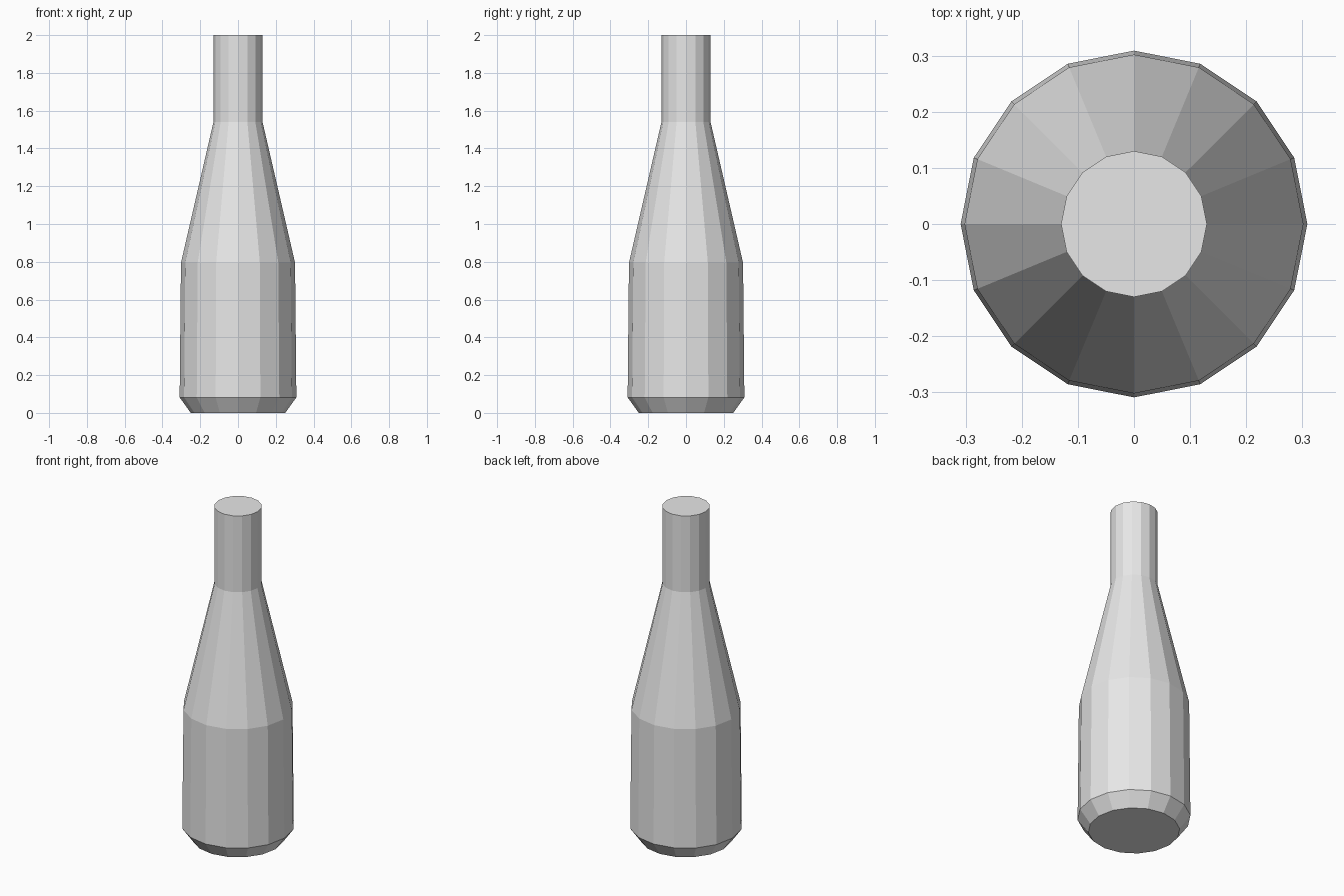
import bpy
import bmesh
from math import cos, sin, tau

cube = bpy.data.objects.get("Cube")
if cube:
    bpy.data.objects.remove(cube, do_unlink=True)

SIDES = 16

# Plain grey material
grey = bpy.data.materials.new("light_grey")
grey.use_nodes = True
colour = (0.8, 0.8, 0.8, 1)
grey.diffuse_color = colour
grey.node_tree.nodes["Principled BSDF"].inputs["Base Color"].default_value = colour

# Bottle outline from base to mouth: radius, height
profile = [
    (0.25, 0.0),     # base
    (0.309, 0.082),  # bevelled foot
    (0.302, 0.795),  # shoulder
    (0.13, 1.54),    # bottom of neck
    (0.13, 2.0),     # mouth
]

# Stack of rings joined by flat quads, capped at both ends
bm = bmesh.new()
rings = [
    [bm.verts.new((r * cos(tau * i / SIDES), r * sin(tau * i / SIDES), z))
     for i in range(SIDES)]
    for r, z in profile
]
for low, high in zip(rings, rings[1:]):
    for i in range(SIDES):
        j = (i + 1) % SIDES
        bm.faces.new((low[i], low[j], high[j], high[i]))
bm.faces.new(rings[0][::-1])
bm.faces.new(rings[-1])

mesh = bpy.data.meshes.new("bottle")
bm.to_mesh(mesh)
bm.free()
mesh.materials.append(grey)
bottle = bpy.data.objects.new("bottle", mesh)
bpy.context.collection.objects.link(bottle)
